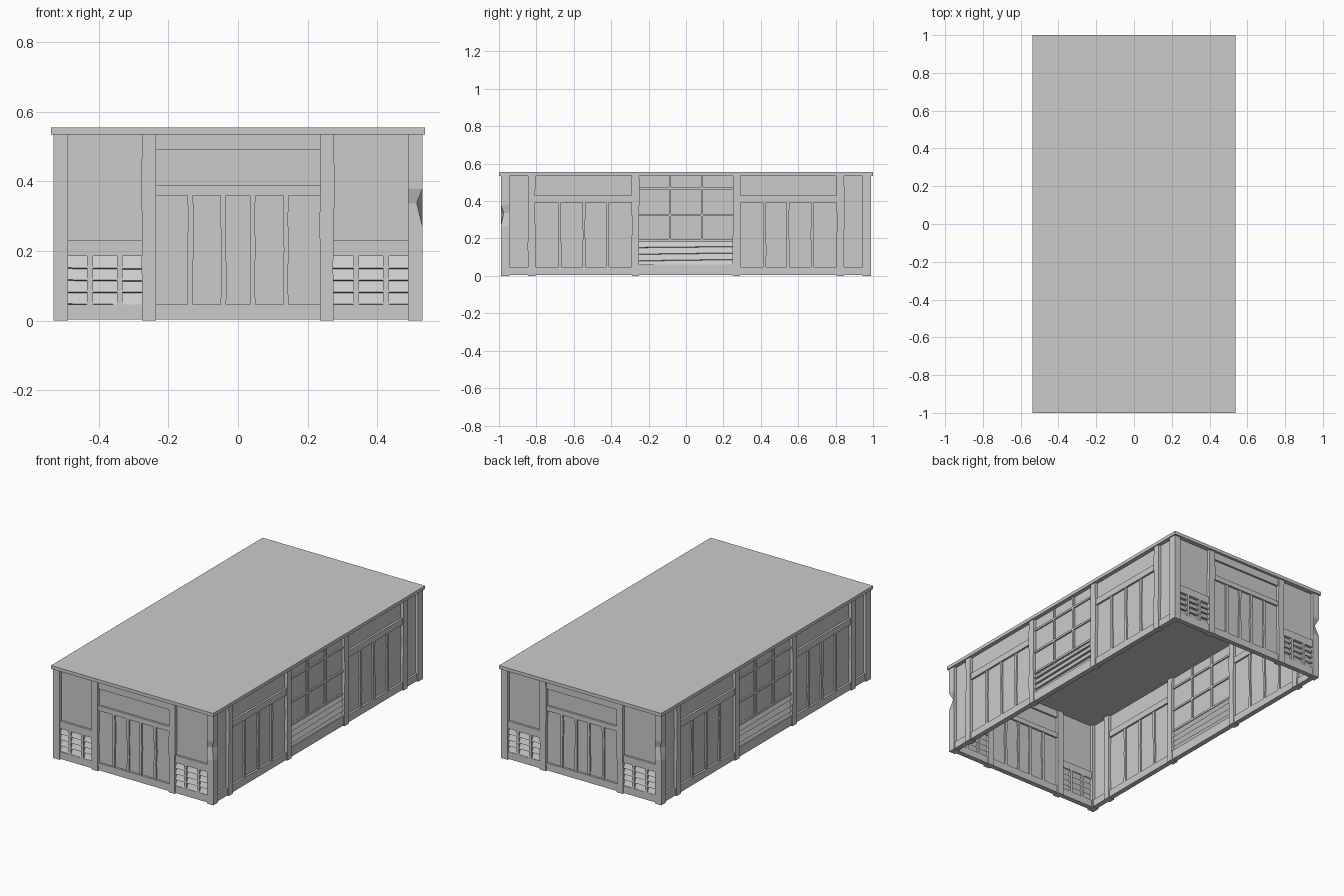
import bpy, bmesh, math, random
from mathutils import Matrix, Vector

random.seed(4)
if "Cube" in bpy.data.objects:
    bpy.data.objects.remove(bpy.data.objects["Cube"])

HALF_X, HALF_Y, TOP, SILL = 0.53, 0.99, 0.535, 0.047


def finish(bm, name):
    bmesh.ops.recalc_face_normals(bm, faces=bm.faces)
    mesh = bpy.data.meshes.new(name)
    bm.to_mesh(mesh)
    bm.free()
    obj = bpy.data.objects.new(name, mesh)
    bpy.context.collection.objects.link(obj)
    return obj


def box(bm, u, d, z, tilt=0, roll=0):
    """Box from ranges along the wall, inward depth and height."""
    centre = Vector([(r[0] + r[1]) / 2 for r in (u, d, z)])
    size = [r[1] - r[0] for r in (u, d, z)]
    m = (Matrix.Translation(centre) @ Matrix.Rotation(roll, 4, 'Y')
         @ Matrix.Rotation(tilt, 4, 'X') @ Matrix.Diagonal((*size, 1)))
    bmesh.ops.create_cube(bm, size=1, matrix=m)


def timber(bm, u, d, z, wobble=0.003, heights=(0.3, 0.5, 0.75), chip=None):
    """Upright with uneven rings, as if hand hewn; chip shifts one corner."""
    rings = []
    for i, t in enumerate((0, *heights, 1)):
        j = [random.uniform(-wobble, wobble) if 0 < t < 1 else 0 for _ in range(2)]
        h = z[0] + (z[1] - z[0]) * t
        pts = [Vector((u[0] + j[0], d[0], h)), Vector((u[1] + j[1], d[0], h)),
               Vector((u[1] + j[1], d[1], h)), Vector((u[0] + j[0], d[1], h))]
        if chip and i == 2:
            pts[1] += Vector(chip)
        rings.append([bm.verts.new(p) for p in pts])
    for a, b in zip(rings, rings[1:]):
        for k in range(4):
            n = (k + 1) % 4
            bm.faces.new((a[k], a[n], b[n], b[k]))
    bm.faces.new(rings[0])
    bm.faces.new(rings[-1])


def louvers(bm, u, z, count):
    """Overlapping slats sloping outward at the bottom."""
    pitch = (z[1] - z[0]) / count
    for i in range(count):
        c = z[0] + pitch * (i + 0.5)
        box(bm, u, (0.016, 0.023), (c - pitch * 0.58, c + pitch * 0.58),
            tilt=-math.radians(24), roll=random.uniform(-0.015, 0.015))


POST, RAIL, STUD, SKIN = (0, 0.042), (0.006, 0.036), (0.009, 0.033), (0.018, 0.025)


def end_wall(posts, rails, studs, panels, slats):
    # Central door bay
    for s in (-1, 1):
        timber(posts, sorted((s * 0.235, s * 0.275)), POST, (0, TOP))
        for x in (0.042, 0.137):
            timber(studs, (s * x - 0.008, s * x + 0.008), STUD, (SILL, 0.36))
    box(panels, (-0.24, 0.24), SKIN, (0.02, TOP))
    for z in ((0.004, SILL), (0.36, 0.39), (0.49, TOP)):
        box(rails, (-0.24, 0.24), RAIL, z)
    # Side bays with vents
    for s in (-1, 1):
        bay = sorted((s * 0.27, s * 0.495))
        box(panels, bay, SKIN, (0.2, TOP))
        for z in ((0.004, SILL), (0.185, 0.23)):
            box(rails, bay, RAIL, z)
        for x in (0.34, 0.425):
            box(rails, (s * x - 0.008, s * x + 0.008), RAIL, (SILL, 0.185))
        louvers(slats, bay, (SILL, 0.185), 4)


def long_wall(posts, rails, studs, panels, slats):
    for s in (-1, 1):
        # Posts and plank bays
        for y in (0.27, 0.825):
            timber(posts, (s * y - 0.02, s * y + 0.02), POST, (0, TOP))
        bay = sorted((s * 0.28, s * 0.96))
        box(panels, bay, SKIN, (0.02, TOP))
        box(rails, bay, RAIL, (0.004, SILL))
        box(rails, sorted((s * 0.28, s * 0.82)), RAIL, (0.392, 0.43))
        for y in (0.42, 0.545, 0.675):
            timber(studs, (s * y - 0.008, s * y + 0.008), STUD, (SILL, 0.395))
        # Window uprights
        box(studs, (s * 0.085 - 0.006, s * 0.085 + 0.006), STUD, (0.19, TOP))
    # Central window over a vent
    box(panels, (-0.26, 0.26), SKIN, (0.18, TOP))
    for z in ((0.185, 0.197), (0.32, 0.332), (0.462, 0.474)):
        box(rails, (-0.26, 0.26), STUD, z)
    box(rails, (-0.26, 0.26), RAIL, (0.004, 0.06))
    louvers(slats, (-0.255, 0.255), (0.05, 0.19), 4)


# Four walls, each turned a quarter from the last
PARTS = ("posts", "rails", "studs", "panels", "vent_slats")
for k, side in enumerate(("front", "left", "back", "right")):
    meshes = [bmesh.new() for _ in PARTS]
    (long_wall if k % 2 else end_wall)(*meshes)
    offset = HALF_X if k % 2 else HALF_Y
    turn = Matrix.Rotation(k * math.pi / 2, 4, 'Z') @ Matrix.Translation((0, -offset, 0))
    for bm, part in zip(meshes, PARTS):
        bm.transform(turn)
        finish(bm, f"{side}_{part}")

# Corner posts, one opposite pair chipped
for name, angle, mirror, chip in (("front_left", 0, 1, (-0.017, 0.016, 0)),
                                  ("back_right", math.pi, 1, (-0.017, 0.016, 0)),
                                  ("front_right", 0, -1, None),
                                  ("back_left", math.pi, -1, None)):
    bm = bmesh.new()
    timber(bm, (HALF_X - 0.042, HALF_X), (-HALF_Y, -HALF_Y + 0.045), (0, TOP),
           0, (0.5, 0.63, 0.71), chip)
    bm.transform(Matrix.Rotation(angle, 4, 'Z') @ Matrix.Diagonal((mirror, 1, 1, 1)))
    finish(bm, name + "_corner_post")

# Flat roof slab
bm = bmesh.new()
box(bm, (-0.537, 0.537), (-1, 1), (TOP, 0.555))
finish(bm, "roof")
